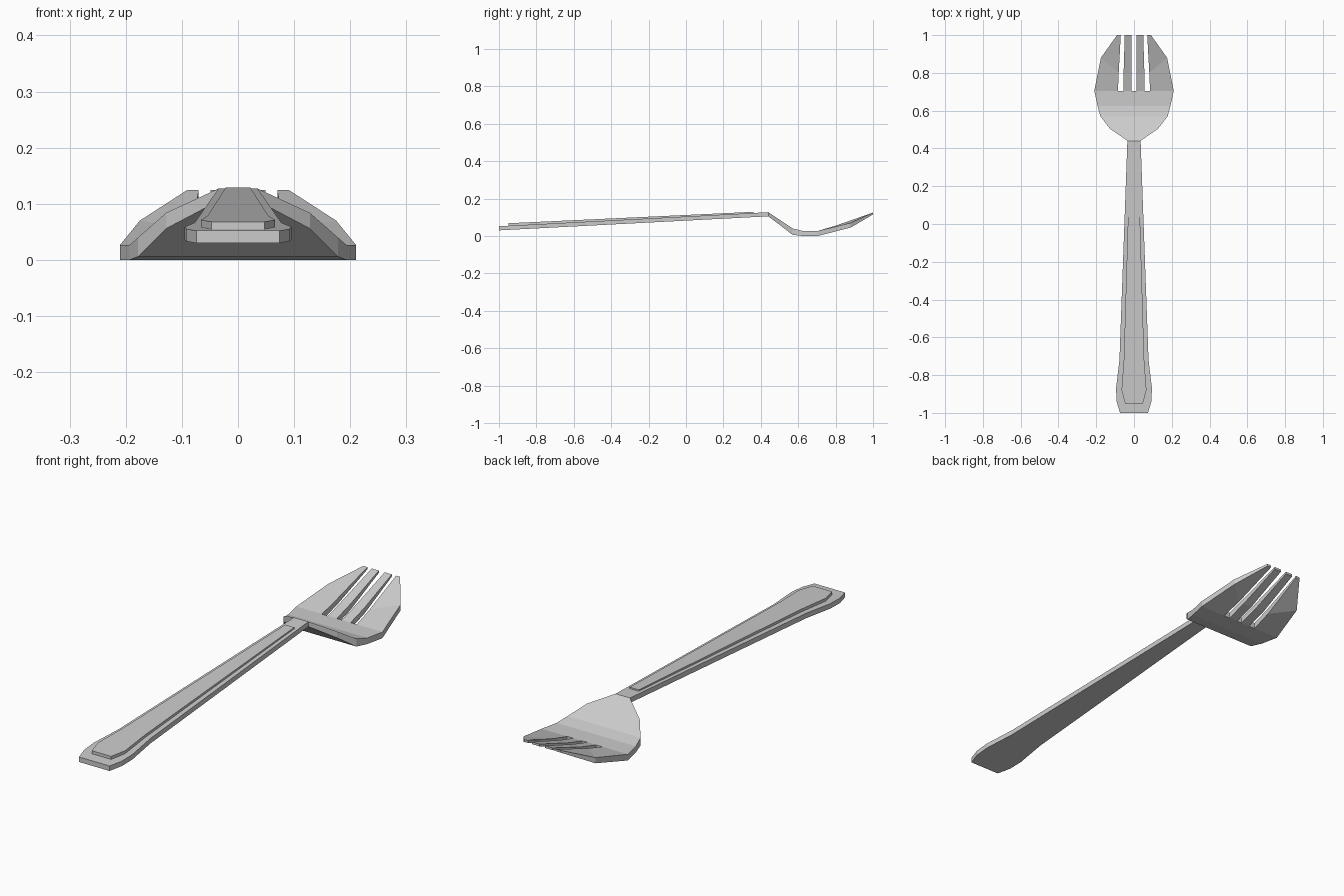
import bpy, bmesh

if "Cube" in bpy.data.objects:
    bpy.data.objects.remove(bpy.data.objects["Cube"])

def slab(name, cells, thickness):
    """Thick sheet from top-surface cells of (x, y, z), with a drop per y."""
    bm = bmesh.new()
    verts = {}

    def vert(p):
        key = tuple(round(c, 4) for c in p)
        if key not in verts:
            verts[key] = bm.verts.new(key)
        return verts[key]

    for cell in cells:
        bm.faces.new([vert(p) for p in cell])
    bmesh.ops.recalc_face_normals(bm, faces=bm.faces[:])
    out = bmesh.ops.extrude_face_region(bm, geom=bm.faces[:], use_keep_orig=True)
    for v in out["geom"]:
        if isinstance(v, bmesh.types.BMVert):
            v.co.z -= thickness(v.co.y)
    bmesh.ops.recalc_face_normals(bm, faces=bm.faces[:])
    mesh = bpy.data.meshes.new(name)
    bm.to_mesh(mesh)
    bm.free()
    obj = bpy.data.objects.new(name, mesh)
    bpy.context.collection.objects.link(obj)
    return obj

def strips(rows):
    """Cells spanning x = -w..w between successive (y, w, z) rows."""
    return [[(-w0, y0, z0), (w0, y0, z0), (w1, y1, z1), (-w1, y1, z1)]
            for (y0, w0, z0), (y1, w1, z1) in zip(rows, rows[1:])]

def mirrored(cells):
    return cells + [[(-x, y, z) for x, y, z in reversed(c)] for c in cells]

def lerp_table(table):
    def f(y):
        for (a, va), (b, vb) in zip(table, table[1:]):
            if y <= b:
                return va + (vb - va) * (y - a) / (b - a)
        return table[-1][1]
    return f

def handle_z(y):
    return 0.052 + (y + 1) * 0.075 / 1.44

# Handle and bowl of the fork
handle = [(y, w, handle_z(y)) for y, w in
          [(-1, 0.074), (-0.94, 0.092), (-0.87, 0.095), (-0.72, 0.077), (0.44, 0.035)]]
bowl = [(0.44, 0.035, 0.127), (0.505, 0.128, 0.084), (0.57, 0.178, 0.04), (0.625, 0.193, 0.027)]
cells = strips(handle) + strips(bowl)

# Bowl edge meeting the tine roots
root_y, root_z = 0.705, 0.027
half = [0.21, 0.085, 0.055, 0.012]
root = [(x, root_y, root_z) for x in half + [-x for x in reversed(half)]]
cells.append([(-0.193, 0.625, 0.027), (0.193, 0.625, 0.027)] + root)

# Tines: one inner and one outer, mirrored
fold_z, tip_z = 0.055, 0.125
inner = [
    [(0.012, root_y, root_z), (0.055, root_y, root_z), (0.055, 0.8, fold_z), (0.012, 0.8, fold_z)],
    [(0.012, 0.8, fold_z), (0.055, 0.8, fold_z), (0.049, 1, tip_z), (0.014, 1, tip_z)]]
outer = [
    [(0.085, root_y, root_z), (0.21, root_y, root_z), (0.175, 0.88, 0.07), (0.081, 0.8, fold_z)],
    [(0.081, 0.8, fold_z), (0.175, 0.88, 0.07), (0.09, 1, tip_z), (0.07, 1, tip_z)]]
cells += mirrored(inner + outer)

body_thickness = lerp_table([(-1.01, 0.022), (0.44, 0.022), (0.505, 0.028), (0.57, 0.034),
                             (0.625, 0.027), (0.705, 0.027), (0.88, 0.025), (1.0, 0.01)])
slab("fork_body", cells, body_thickness)

# Raised panel on the handle
def panel_z(y):
    return 0.068 + (y + 0.95) * 0.061 / 1.31

panel = [(y, w, panel_z(y)) for y, w in
         [(-0.95, 0.047), (-0.88, 0.066), (-0.72, 0.054), (0.36, 0.022)]]
slab("handle_panel", strips(panel), lambda y: panel_z(y) - handle_z(y) + 0.001)
